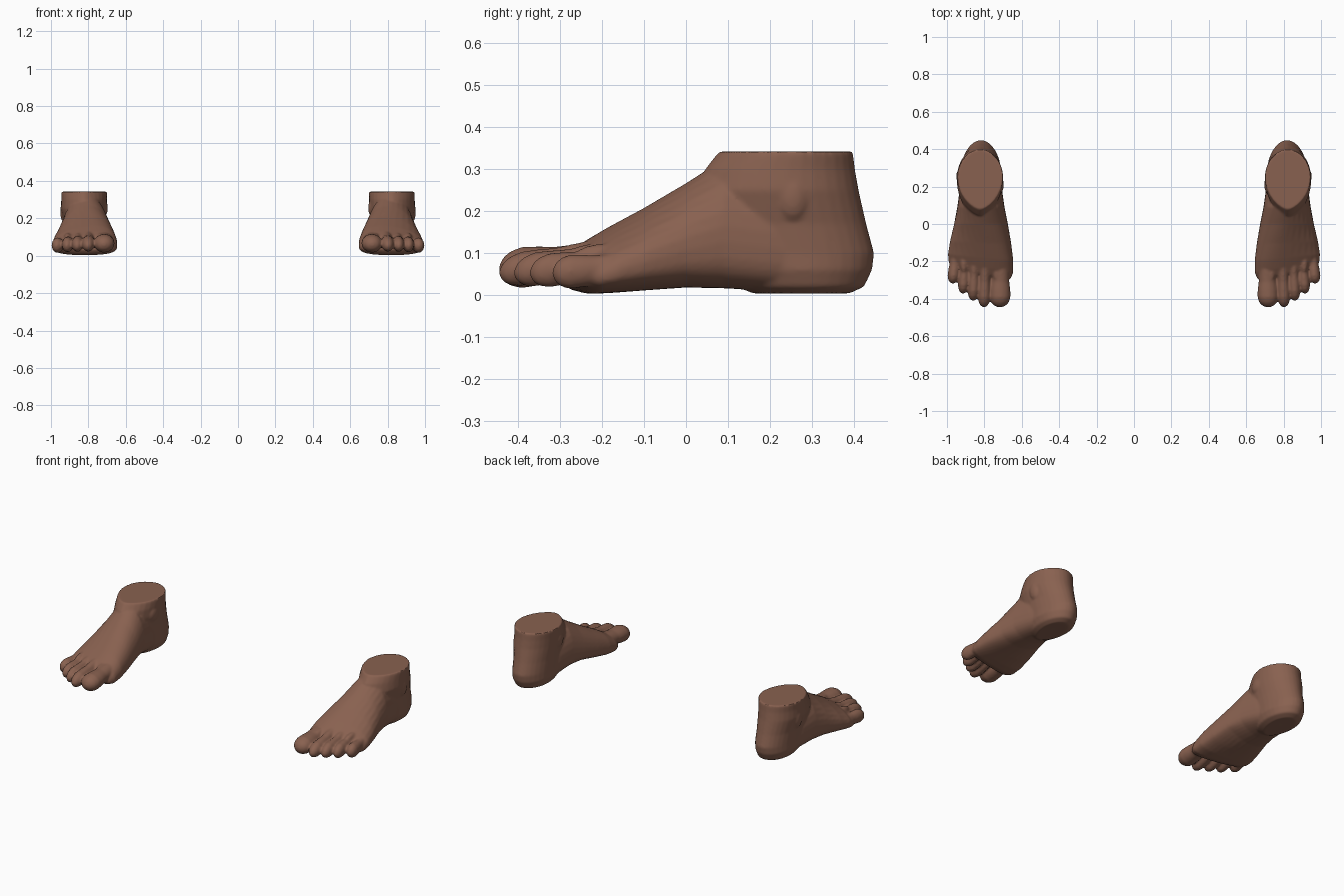
import bpy, bmesh
from math import sin, cos, pi
from mathutils import Matrix

cube = bpy.data.objects.get("Cube")
if cube:
    bpy.data.objects.remove(cube)

skin = bpy.data.materials.new("brown_skin")
skin.use_nodes = True
colour = (0.25, 0.12, 0.08, 1)
skin.diffuse_color = colour
skin.node_tree.nodes["Principled BSDF"].inputs["Base Color"].default_value = colour

SIDES = 32


def power(v, e):
    return abs(v) ** e * (1 if v >= 0 else -1)


def loft(bm, rings):
    """Skin a list of point rings into a closed tube."""
    loops = [[bm.verts.new(p) for p in ring] for ring in rings]
    for a, b in zip(loops, loops[1:]):
        for i in range(SIDES):
            j = (i + 1) % SIDES
            bm.faces.new((a[i], a[j], b[j], b[i]))
    bm.faces.new(loops[0])
    bm.faces.new(loops[-1])


def angles():
    return [2 * pi * i / SIDES for i in range(SIDES)]


def ankle_ring(z, x0, x1, y0, y1, point):
    """Level slice, narrowing to the front by the exponent point."""
    cx, w, cy = (x0 + x1) / 2, (x1 - x0) / 2, y0 * 0.45 + y1 * 0.55
    ring = []
    for t in angles():
        c, s = cos(t), sin(t)
        y = cy + s * ((y1 - cy) if s > 0 else (cy - y0))
        ring.append((cx + w * power(c, point if s < 0 else 1.05), y, z))
    return ring


def foot_ring(y, x0, x1, z0, z1, lean, slant, arch):
    """Upright slice: flat sole, domed top leaning to the big-toe side."""
    cx, w = (x0 + x1) / 2, (x1 - x0) / 2
    zm = z0 + (z1 - z0) * 0.36
    ring = []
    for t in angles():
        c, s = cos(t), sin(t)
        if s > 0:
            x = cx + w * power(c, 1.1) - lean * s * s
            z = zm + (z1 - zm) * s
        else:
            x = cx + w * power(c, 0.8)
            z = zm + (zm - z0) * power(s, 0.65)
            z += arch * max(0, -c) * -s
        ring.append((x, y + slant * (x - cx), z))
    return ring


def toe(bm, xr, xt, root, tip, r, h, lift):
    """Tube with a slim neck and a round pad."""
    stations = [(0, .86, .95), (.25, .86, .9), (.45, .88, .86), (.62, 1, .95),
                (.78, 1.03, 1), (.89, .88, .84), (.96, .6, .58), (1, .2, .2)]
    rings = []
    for f, wide, high in stations:
        x, y = xr + (xt - xr) * f, root + (tip - root) * f
        z = h + 0.012 + lift * (1 - f)
        rings.append([(x + r * wide * cos(t), y, z + h * high * sin(t)) for t in angles()])
    loft(bm, rings)


def bump(bm, place, size):
    m = Matrix.Translation(place) @ Matrix.Diagonal((*size, 1))
    bmesh.ops.create_uvsphere(bm, u_segments=24, v_segments=16, radius=1, matrix=m)


def build_foot(name, side):
    bm = bmesh.new()
    # Heel and ankle
    loft(bm, [ankle_ring(*s) for s in (
        (.004, .755, .885, .16, .39, 1), (.02, .725, .91, .12, .425, 1),
        (.06, .712, .925, .08, .444, 1), (.10, .712, .925, .06, .449, 1),
        (.17, .71, .93, .05, .43, 1), (.25, .702, .948, .03, .412, 1.2),
        (.30, .70, .945, .045, .403, 1.3), (.342, .70, .945, .078, .398, 1.3))])
    # Instep, sole and ball
    loft(bm, [foot_ring(*s) for s in (
        (.32, .73, .91, .006, .25, 0, 0, 0), (.2, .708, .93, .01, .30, 0, 0, .01),
        (.09, .692, .945, .016, .325, .01, 0, .03), (.0, .674, .962, .018, .267, .02, 0, .035),
        (-.1, .656, .984, .011, .207, .04, .04, .015), (-.18, .645, .995, .005, .162, .05, .1, 0),
        (-.23, .646, .992, .003, .130, .04, .18, 0), (-.262, .66, .98, .012, .108, .02, .2, 0),
        (-.278, .69, .955, .03, .085, 0, .2, 0))])
    # Toes, from big to little
    for spec in ((.712, .717, -.2, -.445, .054, .049, .022),
                 (.795, .802, -.2, -.445, .033, .041, .045),
                 (.852, .860, -.18, -.41, .030, .041, .038),
                 (.902, .914, -.16, -.372, .029, .041, .028),
                 (.952, .968, -.13, -.318, .031, .041, .012)):
        toe(bm, *spec)
    # Ankle bones
    bump(bm, (.722, .21, .255), (.026, .05, .05))
    bump(bm, (.925, .255, .235), (.026, .04, .06))
    # Tendon ridges over the instep
    for x, y0 in ((.735, -.2), (.80, -.19), (.855, -.17), (.91, -.15)):
        bump(bm, (x, y0 - .045, .094), (.022, .07, .028))

    for v in bm.verts:
        v.co.x *= side
    bmesh.ops.recalc_face_normals(bm, faces=bm.faces)
    mesh = bpy.data.meshes.new(name)
    bm.to_mesh(mesh)
    bm.free()
    mesh.materials.append(skin)
    foot = bpy.data.objects.new(name, mesh)
    bpy.context.collection.objects.link(foot)

    # Fuse the parts and soften the joins
    remesh = foot.modifiers.new("fuse", 'REMESH')
    remesh.mode = 'VOXEL'
    remesh.voxel_size = 0.006
    soften = foot.modifiers.new("soften", 'SMOOTH')
    soften.factor = 0.5
    soften.iterations = 7
    bpy.ops.object.select_all(action='DESELECT')
    foot.select_set(True)
    bpy.context.view_layer.objects.active = foot
    bpy.ops.object.convert(target='MESH')
    bpy.ops.object.shade_smooth_by_angle(angle=pi / 4)


build_foot("left_foot", 1)
build_foot("right_foot", -1)
